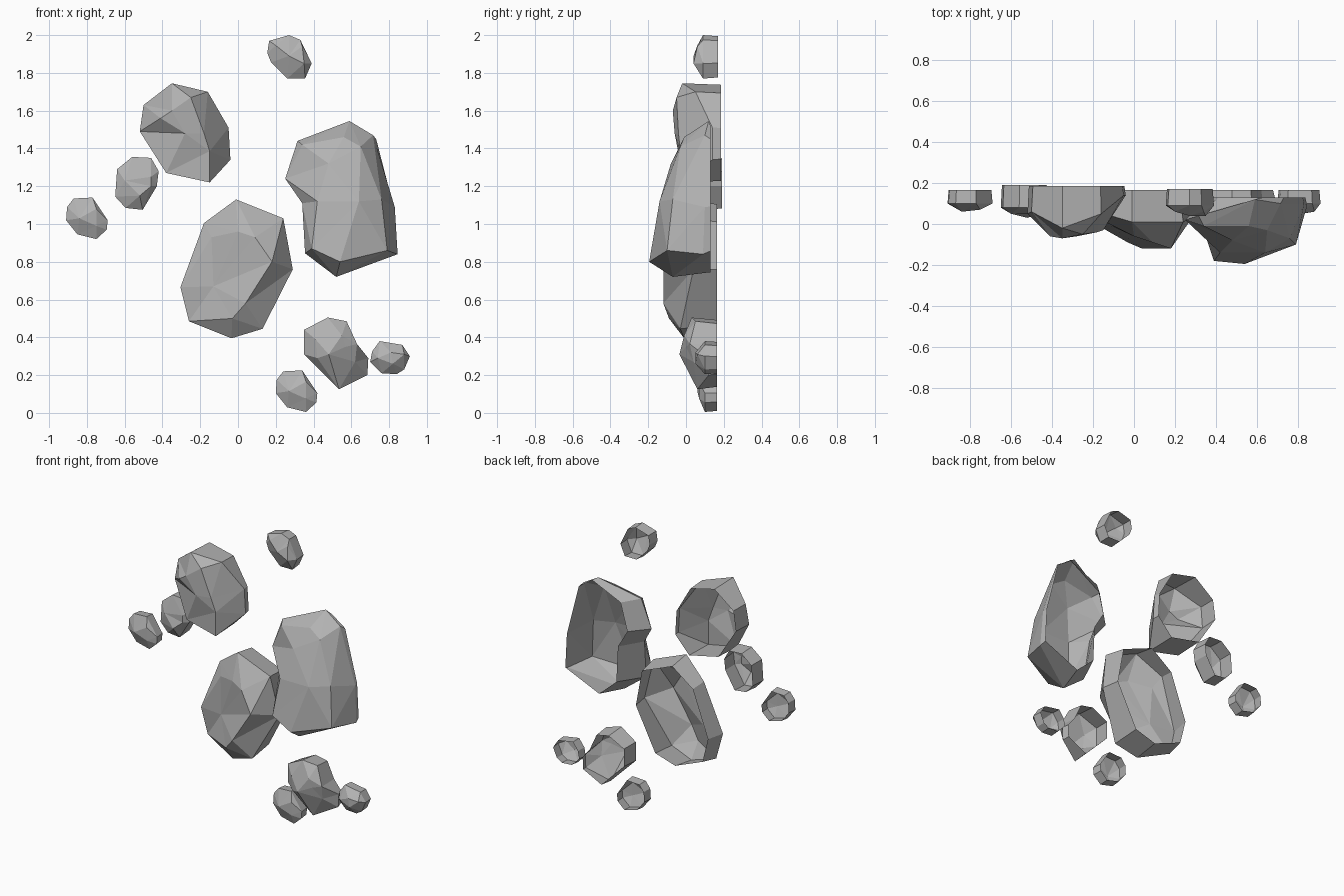
import bpy
import bmesh
from mathutils import Vector
from mathutils.geometry import delaunay_2d_cdt

default_cube = bpy.data.objects.get("Cube")
if default_cube:
    bpy.data.objects.remove(default_cube, do_unlink=True)

# Single stone colour
stone = bpy.data.materials.new("grey_stone")
stone.use_nodes = True
colour = (0.45, 0.45, 0.45, 1)
stone.diffuse_color = colour
stone.node_tree.nodes["Principled BSDF"].inputs["Base Color"].default_value = colour

UNIT = 0.01  # profiles below are in hundredths


def level(y, profile):
    """Place an (x, z) profile at one depth."""
    return [(x, y, z) for x, z in profile]


def rock(name, outline, front, back, shift=(0, 0), rim_scale=(0.95, 0.95), rim_offset=0):
    """Faceted shell, open at the back.

    outline: clockwise corners of the widest ring; front: crown corners;
    back: y of the open rim, a smaller copy of the outline moved by rim_offset in x.
    """
    count = len(outline)
    corners = list(outline) + list(front)
    flat = [Vector((x, z)) for x, y, z in corners]
    loop = [(i, (i + 1) % count) for i in range(count)]
    result = delaunay_2d_cdt(flat, loop, [], 1, 0.0001)
    facets, origins = result[2], result[3]

    xs = [x for x, y, z in outline]
    zs = [z for x, y, z in outline]
    mid_x, mid_z = (min(xs) + max(xs)) / 2, (min(zs) + max(zs)) / 2
    rim = [(mid_x + rim_offset + (x - mid_x) * rim_scale[0], back,
            mid_z + (z - mid_z) * rim_scale[1]) for x, y, z in outline]

    bm = bmesh.new()
    verts = [bm.verts.new(((x + shift[0]) * UNIT, y * UNIT, (z + shift[1]) * UNIT))
             for x, y, z in corners + rim]

    # Crown facets, then the side wall back to the rim
    for facet in facets:
        bm.faces.new([verts[origins[i][0]] for i in facet])
    rim_verts = verts[len(corners):]
    for i, j in loop:
        bm.faces.new((verts[i], verts[j], rim_verts[j], rim_verts[i]))

    mesh = bpy.data.meshes.new(name)
    bm.to_mesh(mesh)
    bm.free()
    mesh.materials.append(stone)
    obj = bpy.data.objects.new(name, mesh)
    bpy.context.collection.objects.link(obj)


# Large rocks
rock("upper_left_rock",
     outline=[(-35, -2, 174.5), (-16, 5, 170), (-5, 14, 151), (-4, 14, 134),
              (-15, -3, 122), (-38, -2, 127), (-52, 5, 149), (-50, 6, 163)],
     front=[(-41, -6, 156), (-35, -7, 160), (-25, -5, 167),
            (-28, -6, 148), (-18, -4, 148), (-15, -3, 138.5)],
     back=18.5, rim_scale=(0.97, 0.97))

rock("right_rock",
     outline=[(31.5, 4, 144), (59, 12, 154.5), (71.5, 10, 147), (83, 10, 109),
              (84.5, 9, 84), (52, -7, 72), (35.5, -7, 84.5), (34, -3, 111),
              (25, 2, 124)],
     front=[(54, -19.5, 80), (39, -18, 87), (79, -10, 86), (42, -14, 112),
            (64, -14, 112), (76, -7, 113), (48, -8, 132), (65, -3, 141),
            (56, -1, 146), (34, -1, 142)],
     back=13, rim_scale=(0.8, 0.94), rim_offset=5)

rock("centre_rock",
     outline=[(-1, 1, 113), (24, 1, 103), (29, 4, 76), (13, -3, 44.5),
              (-3.5, -1, 39.5), (-26, 4, 48.5), (-30.5, 3, 66.5), (-18, 6, 100.5)],
     front=[(-14, 1, 93), (0, -6, 96), (9, -9, 93), (18, -12, 80),
            (-13, 0, 67), (4, -12, 58), (-3, -9, 50)],
     back=16.5, rim_scale=(0.93, 0.93))

rock("lower_right_rock",
     outline=[(47.5, 3, 50.5), (57.5, 5, 48.5), (63, 2, 36.5), (69, 12, 29),
              (68.5, 12, 20), (53.5, 6, 12.5), (35, 5, 31), (35, 5, 44)],
     front=[(41, 0, 39), (55, -1, 41), (57, 0, 35),
            (48, -3.5, 31), (42, 0, 29), (62, 4, 27)],
     back=16.5, rim_scale=(0.93, 0.93))

# Small stones
rock("upper_left_stone",
     outline=level(8, [(-56, 135.5), (-46, 135), (-42, 128), (-43, 120),
                       (-50.5, 107.5), (-59.5, 108.5), (-65, 114.5), (-64, 129)]),
     front=[(-60, 5, 123), (-46, 5, 125), (-46, 5, 120), (-52, 3, 115)],
     back=19)

rock("top_stone",
     outline=level(9, [(16.5, 197), (27, 200), (33, 197.5), (39, 185),
                       (35.5, 177), (26, 177), (17.5, 185.5), (15.5, 190.5)]),
     front=[(20, 6, 194.5), (34, 6, 194), (27, 4, 189), (35, 4, 185)],
     back=17)

rock("far_right_stone",
     outline=level(10, [(75, 38), (87, 36), (91, 30), (88, 23),
                        (84, 20.5), (76, 21), (70, 27), (71, 32.5)]),
     front=[(74, 6, 29), (81, 5, 32), (88, 6, 31), (82, 5, 26)],
     back=16.5)

# Matching pair of pebbles sharing one shape
pebble = level(10, [(-7, 10.5), (3, 11), (11, -1), (10.5, -6),
                    (5, -11), (-5, -8.5), (-11, -1), (-10.5, 6)])
pebble_front = [(-4, 6, 0), (5, 7, 5), (5, 7, -4)]
for name, centre in (("left_pebble", (-80, 103)), ("bottom_pebble", (31, 11.5))):
    rock(name, pebble, pebble_front, back=16.5, shift=centre)
